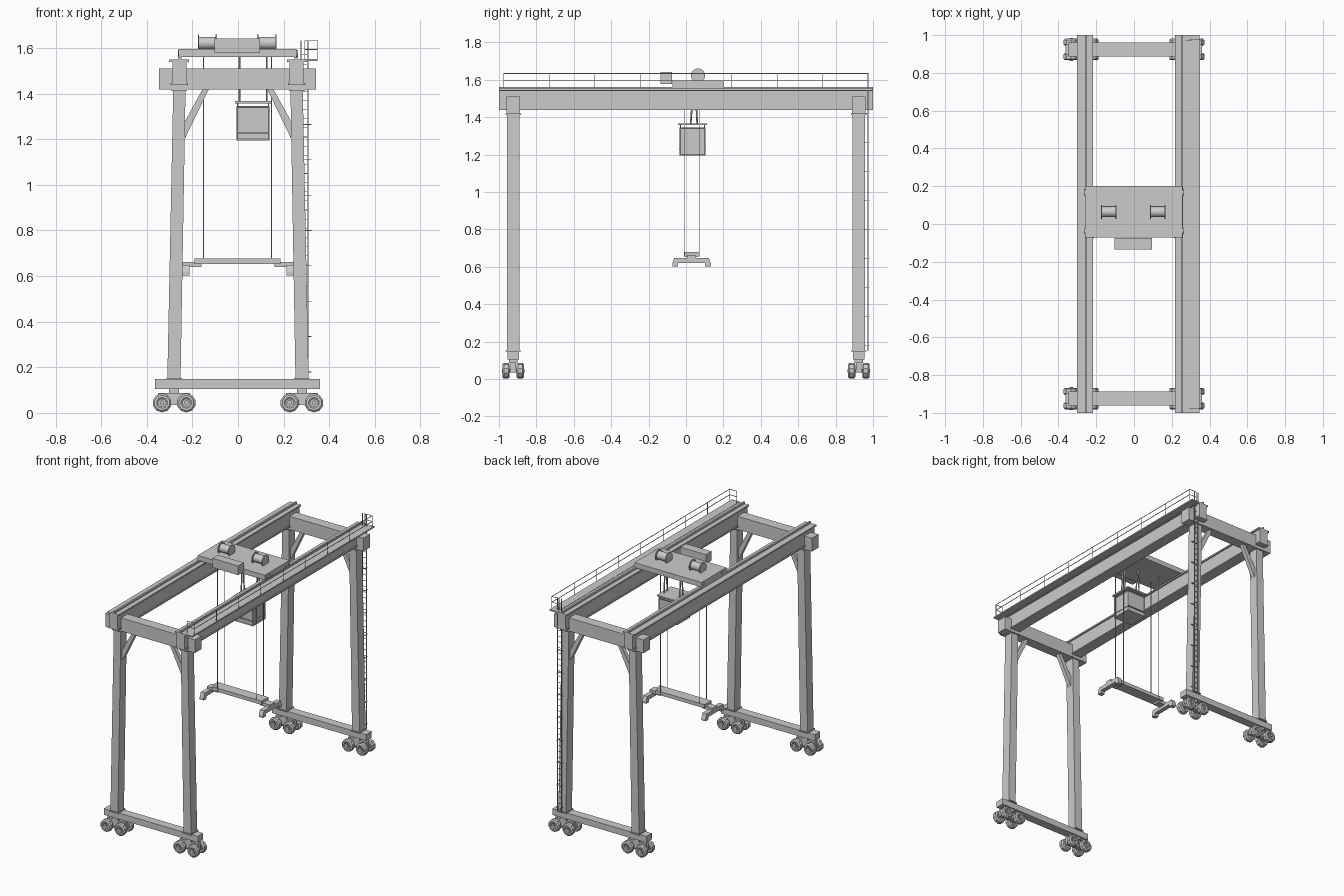
import bpy, bmesh, math
from mathutils import Vector

if "Cube" in bpy.data.objects:
    bpy.data.objects.remove(bpy.data.objects["Cube"])

grey = bpy.data.materials.new("steel grey")
grey.diffuse_color = (0.6, 0.6, 0.6, 1)
grey.use_nodes = True
grey.node_tree.nodes["Principled BSDF"].inputs["Base Color"].default_value = grey.diffuse_color


def finish(name, bm):
    bmesh.ops.recalc_face_normals(bm, faces=bm.faces[:])
    mesh = bpy.data.meshes.new(name)
    bm.to_mesh(mesh)
    bm.free()
    mesh.materials.append(grey)
    ob = bpy.data.objects.new(name, mesh)
    bpy.context.collection.objects.link(ob)
    return ob


def loft(bm, rings):
    """Skin matching rings of points and cap both ends."""
    rows = [[bm.verts.new(p) for p in ring] for ring in rings]
    n = len(rows[0])
    for a, b in zip(rows, rows[1:]):
        for i in range(n):
            bm.faces.new((a[i], a[(i + 1) % n], b[(i + 1) % n], b[i]))
    bm.faces.new(rows[0][::-1])
    bm.faces.new(rows[-1])


def box(bm, x0, x1, y0, y1, z0, z1):
    loft(bm, [[(x0, y0, z), (x1, y0, z), (x1, y1, z), (x0, y1, z)] for z in (z0, z1)])


def rod(bm, a, b, r, n=4):
    a, b = Vector(a), Vector(b)
    q = (b - a).to_track_quat('Z', 'Y')
    ring = [q @ Vector((r * math.cos(t), r * math.sin(t), 0))
            for t in (2 * math.pi * (i + .5) / n for i in range(n))]
    loft(bm, [[p + e for p in ring] for e in (a, b)])


def turned(bm, centre, axis, profile, n):
    """Solid of (offset along axis, radius) steps around the x or y axis."""
    rings = []
    for d, r in profile:
        ring = []
        for i in range(n):
            t = 2 * math.pi * (i + .5) / n
            p = (d, r * math.cos(t), r * math.sin(t)) if axis == 'x' else (r * math.cos(t), d, r * math.sin(t))
            ring.append(Vector(centre) + Vector(p))
        rings.append(ring)
    loft(bm, rings)


# Main girders with flanges and trolley rails
for s, side in ((-1, "left"), (1, "right")):
    bm = bmesh.new()
    xs = lambda a, b: sorted((s * a, s * b))
    box(bm, *xs(.226, .288), -1, 1, 1.443, 1.54)
    box(bm, *xs(.216, .302), -1, 1, 1.54, 1.55)
    box(bm, *xs(.22, .296), -1, 1, 1.438, 1.446)
    box(bm, *xs(.248, .26), -1, 1, 1.55, 1.562)
    finish(side + "_girder", bm)

# Portal frames: cross beam, tapered legs, knee braces, sill beam
TYRE = [(-.015, .018), (-.019, .024), (-.019, .034), (-.012, .042),
        (.012, .042), (.019, .034), (.019, .024), (.015, .018)]
for e, end in ((-1, "front"), (1, "back")):
    c = e * .924
    bm = bmesh.new()
    box(bm, -.346, .342, c - .036, c + .036, 1.418, 1.51)
    finish(end + "_cross_beam", bm)
    bm = bmesh.new()
    box(bm, -.363, .359, c - .03, c + .03, .105, .148)
    finish(end + "_sill_beam", bm)
    for s, side in ((-1, "left"), (1, "right")):
        bm = bmesh.new()
        loft(bm, [[(s * (m + dx), c + dy, z) for dx, dy in
                   ((-h, -.033), (h, -.033), (h, .033), (-h, .033))]
                  for m, h, z in ((.281, .029, .148), (.257, .027, 1.42))])
        for m, z in ((.28, .146), (.257, 1.412)):
            box(bm, s * m - .034, s * m + .034, c - .042, c + .042, z, z + .007)
        finish(f"{end}_{side}_leg", bm)
        bm = bmesh.new()
        brace = ((.155, 1.42), (.128, 1.42), (.232, 1.205), (.235, 1.275))
        loft(bm, [[(s * x, c + d, z) for x, z in brace] for d in (-.014, .014)])
        finish(f"{end}_{side}_knee_brace", bm)

        # Bogie frame, pivot and axles
        m = s * .28
        bm = bmesh.new()
        box(bm, m - .022, m + .022, c - .022, c + .022, .085, .106)
        box(bm, m - .07, m + .07, c - .015, c + .015, .035, .088)
        for w in (-.053, .053):
            rod(bm, (m + w, c - .06, .045), (m + w, c + .06, .045), .01, 8)
        finish(f"{end}_{side}_bogie", bm)
        # Paired chamfered wheels
        bm = bmesh.new()
        for w in (-.053, .053):
            for d in (-.038, .038):
                turned(bm, (m + w, c + d, .044), 'y', TYRE, 10)
        finish(f"{end}_{side}_wheels", bm)

# Walkway beside the right girder
bm = bmesh.new()
box(bm, .288, .348, -1, 1, 1.543, 1.552)
finish("walkway", bm)

# Walkway railing with end gates
bm = bmesh.new()
for i in range(9):
    y = -.975 + i * .24375
    rod(bm, (.347, y, 1.55), (.347, y, 1.634), .0018)
for z in (1.594, 1.633):
    rod(bm, (.347, -.975, z), (.347, .975, z), .0022)
    for y in (-.975, .975):
        rod(bm, (.293, y, z), (.347, y, z), .002)
for y in (-.975, .975):
    rod(bm, (.293, y, 1.55), (.293, y, 1.634), .002)
finish("railing", bm)

# Ladder on the back right leg
bm = bmesh.new()
for x in (.276, .307):
    rod(bm, (x, .973, .15), (x, .973, 1.634), .003)
for i in range(36):
    z = .17 + i * .04
    rod(bm, (.276, .973, z), (.307, .973, z), .0018)
for i in range(9):
    z = .18 + i * .155
    for x in (.276, .307):
        rod(bm, (x, .95, z), (x, .98, z), .0025)
    rod(bm, (.26, .955, z), (.322, .955, z), .0025)
finish("ladder", bm)

# Trolley deck and its small rail wheels
bm = bmesh.new()
box(bm, -.26, .256, -.072, .2, 1.562, 1.596)
finish("trolley_deck", bm)
bm = bmesh.new()
for x in (-.256, .256):
    for y in (-.036, .166):
        turned(bm, (x, y, 1.576), 'x', [(-.008, .016), (.008, .016)], 12)
finish("trolley_wheels", bm)

# Equipment box on the front edge of the deck
bm = bmesh.new()
box(bm, -.102, .096, -.135, -.074, 1.578, 1.642)
finish("equipment_box", bm)

# Rope drums with end discs and feet
for x, side in ((-.134, "left"), (.126, "right")):
    bm = bmesh.new()
    turned(bm, (x, .064, 1.622), 'x', [(-.042, .038), (-.036, .038), (-.036, .028),
                                     (.036, .028), (.036, .038), (.042, .038)], 20)
    for d in (-.039, .039):
        box(bm, x + d - .003, x + d + .003, .034, .094, 1.594, 1.615)
    ob = finish(side + "_drum", bm)
    bpy.context.view_layer.objects.active = ob
    ob.select_set(True)
    bpy.ops.object.shade_smooth_by_angle()
    ob.select_set(False)

# Hoist ropes
bm = bmesh.new()
for x in (-.151, .147):
    for y in (-.01, .07):
        rod(bm, (x, y, .655), (x, y, 1.57), .0025)
finish("hoist_ropes", bm)

# Operator cabin: body, recessed panes, raised roof on posts
bm = bmesh.new()
box(bm, -.007, .139, -.034, .104, 1.195, 1.345)
bmesh.ops.recalc_face_normals(bm, faces=bm.faces[:])
sides = [f for f in bm.faces if abs(f.normal.z) < .5]
bmesh.ops.inset_individual(bm, faces=sides, thickness=.008, depth=-.004)
box(bm, -.007, .139, -.038, .108, 1.226, 1.231)
for x in (-.005, .131):
    for y in (-.032, .096):
        box(bm, x, x + .006, y, y + .006, 1.34, 1.36)
finish("cabin", bm)
bm = bmesh.new()
box(bm, -.013, .146, -.044, .112, 1.357, 1.367)
finish("cabin_roof", bm)

# Cabin hangers
bm = bmesh.new()
for x in (.006, .126):
    for y0, y1 in ((.025, .04), (.06, .05)):
        rod(bm, (x, y0, 1.362), (x, y1, 1.57), .0045, 6)
finish("cabin_hangers", bm)

# Spreader: central beam, telescopic arms, end beams with feet
bm = bmesh.new()
box(bm, -.19, .186, -.008, .068, .653, .678)
finish("spreader_beam", bm)
for s, side in ((-1, "left"), (1, "right")):
    bm = bmesh.new()
    box(bm, *sorted((s * .16, s * .243)), .006, .054, .64, .662)
    prof = ((-.073, .602), (-.042, .602), (-.042, .62), (.102, .62), (.102, .602),
            (.133, .602), (.133, .618), (.122, .648), (-.062, .648), (-.073, .618))
    loft(bm, [[(s * x, y, z) for y, z in prof] for x in (.212, .243)])
    finish(f"spreader_{side}_end", bm)
